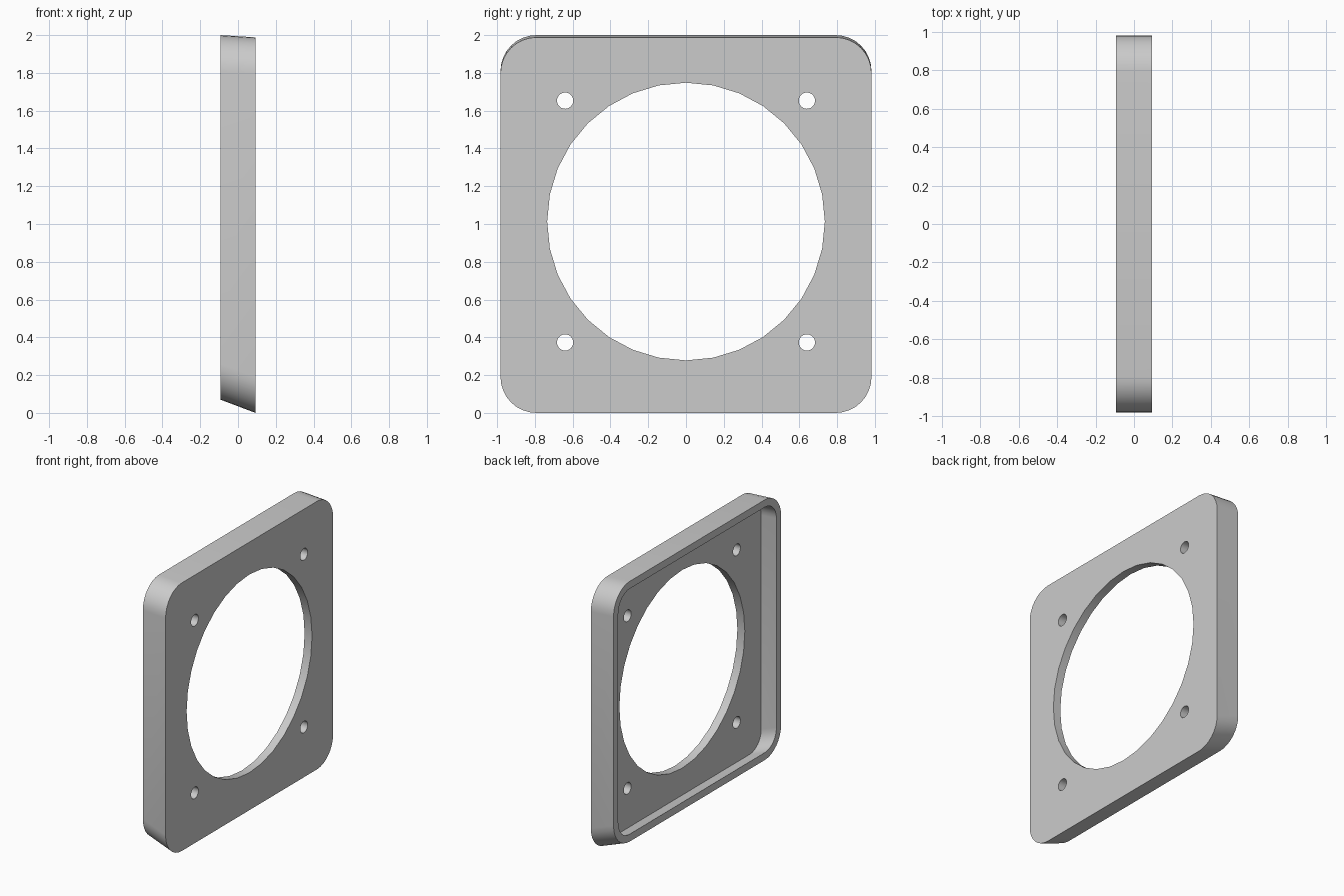
import bpy, bmesh
from math import sin, cos, pi

if "Cube" in bpy.data.objects:
    bpy.data.objects.remove(bpy.data.objects["Cube"])

FRONT, FLOOR, BACK = 0.093, 0.032, -0.093   # depth of outer face, recess floor, rim
HALF_W, CORNER, WALL = 0.982, 0.19, 0.055
HOLE_Z = 1.013

grey = bpy.data.materials.new("grey plastic")
grey.use_nodes = True
grey.diffuse_color = (0.6, 0.6, 0.6, 1)
grey.node_tree.nodes["Principled BSDF"].inputs["Base Color"].default_value = (0.6, 0.6, 0.6, 1)

bm = bmesh.new()


def rounded_loop(x, inset=0.0, steps=8):
    """Rounded rectangle whose top and bottom slope with depth."""
    t = (FRONT - x) / (FRONT - BACK)
    low, high = 0.07 * t + inset, 1.988 + 0.012 * t - inset
    w, r = HALF_W - inset, CORNER - inset
    corners = [(w - r, high - r), (r - w, high - r), (r - w, low + r), (w - r, low + r)]
    verts = []
    for q, (cy, cz) in enumerate(corners):
        for i in range(steps + 1):
            a = (q + i / steps) * pi / 2
            verts.append(bm.verts.new((x, cy + r * cos(a), cz + r * sin(a))))
    return verts


def circle_loop(x, y, z, r, sides):
    return [bm.verts.new((x, y + r * cos(2 * pi * i / sides), z + r * sin(2 * pi * i / sides)))
            for i in range(sides)]


def bridge(a, b):
    for i in range(len(a)):
        j = (i + 1) % len(a)
        bm.faces.new((a[i], a[j], b[j], b[i]))


def fill(loops):
    """Flat face spanning an outline and its holes."""
    edges = [bm.edges.get((l[i - 1], l[i])) for l in loops for i in range(len(l))]
    bmesh.ops.triangle_fill(bm, use_beauty=True, use_dissolve=False, edges=edges)


# Outer wall, rim and recess wall
walls = [rounded_loop(FRONT), rounded_loop(BACK),
         rounded_loop(BACK, WALL), rounded_loop(FLOOR, WALL)]
for a, b in zip(walls, walls[1:]):
    bridge(a, b)

# Large opening and four screw holes through the plate
holes = [(0, HOLE_Z, 0.735, 32)]
holes += [(sy * 0.64, HOLE_Z + sz * 0.64, 0.043, 24) for sy in (-1, 1) for sz in (-1, 1)]
front_loops, floor_loops = [walls[0]], [walls[-1]]
for h in holes:
    a, b = circle_loop(FRONT, *h), circle_loop(FLOOR, *h)
    bridge(a, b)
    front_loops.append(a)
    floor_loops.append(b)

# Outer face and recess floor
fill(front_loops)
fill(floor_loops)
bmesh.ops.recalc_face_normals(bm, faces=bm.faces)

mesh = bpy.data.meshes.new("mounting_frame")
bm.to_mesh(mesh)
bm.free()
mesh.materials.append(grey)
frame = bpy.data.objects.new("mounting_frame", mesh)
bpy.context.collection.objects.link(frame)
bpy.ops.object.select_all(action='DESELECT')
frame.select_set(True)
bpy.context.view_layer.objects.active = frame
bpy.ops.object.shade_smooth_by_angle(angle=pi / 6)
